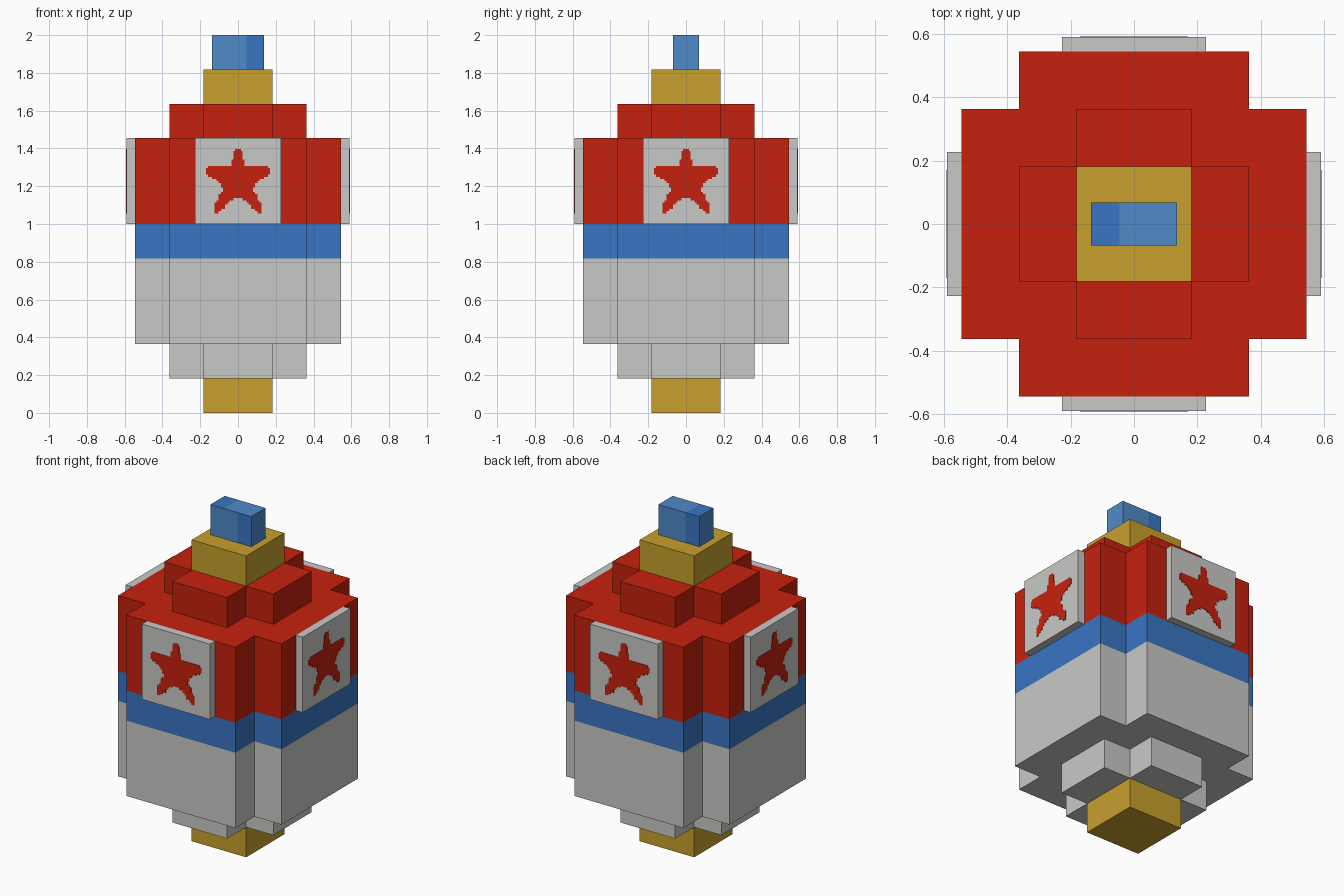
import bpy
import bmesh
from math import pi
from mathutils import Matrix

if "Cube" in bpy.data.objects:
    bpy.data.objects.remove(bpy.data.objects["Cube"])

U = 2 / 44  # base grid unit


def material(name, srgb):
    m = bpy.data.materials.new(name)
    lin = [((c / 255 + 0.055) / 1.055) ** 2.4 if c > 10 else c / 255 / 12.92 for c in srgb]
    m.diffuse_color = (*lin, 1)
    m.use_nodes = True
    m.node_tree.nodes["Principled BSDF"].inputs["Base Color"].default_value = m.diffuse_color
    return m


red = material("red", (198, 33, 14))
white = material("pale_grey", (201, 201, 199))
gold = material("gold", (200, 160, 46))
blue = material("blue", (58, 117, 196))
light_blue = material("light_blue", (80, 138, 201))


def finish(name, bm, mats):
    bmesh.ops.recalc_face_normals(bm, faces=bm.faces)
    me = bpy.data.meshes.new(name)
    bm.to_mesh(me)
    bm.free()
    for m in mats:
        me.materials.append(m)
    ob = bpy.data.objects.new(name, me)
    bpy.context.collection.objects.link(ob)
    return ob


def add_box(bm, x0, x1, y0, y1, z0, z1):
    mat = Matrix.Translation(((x0 + x1) / 2, (y0 + y1) / 2, (z0 + z1) / 2)) \
        @ Matrix.Diagonal((x1 - x0, y1 - y0, z1 - z0, 1))
    bmesh.ops.create_cube(bm, size=1, matrix=mat)


def box(name, mat, *bounds):
    bm = bmesh.new()
    add_box(bm, *bounds)
    return finish(name, bm, [mat])


def cross_prism(name, a, b, levels, mats):
    """Plus-shaped prism; one material per band between levels."""
    quarter = [(a, -b), (a, b), (b, b)]
    pts = []
    for _ in range(4):
        pts += quarter
        quarter = [(-y, x) for x, y in quarter]
    bm = bmesh.new()
    rings = [[bm.verts.new((x, y, z)) for x, y in pts] for z in levels]
    n = len(pts)
    for k in range(len(levels) - 1):
        for i in range(n):
            j = (i + 1) % n
            f = bm.faces.new((rings[k][i], rings[k][j], rings[k + 1][j], rings[k + 1][i]))
            f.material_index = k
    bm.faces.new(rings[0][::-1])
    bm.faces.new(rings[-1]).material_index = len(mats) - 1
    return finish(name, bm, mats)


# Stacked body
box("bottom_foot", gold, -4*U, 4*U, -4*U, 4*U, 0, 4*U)
cross_prism("lower_step", 8*U, 4*U, [4*U, 8*U], [white])
cross_prism("body", 12*U, 8*U, [8*U, 18*U, 22*U, 32*U], [white, blue, red])
cross_prism("upper_step", 8*U, 4*U, [32*U, 36*U], [red])
box("gold_cap", gold, -4*U, 4*U, -4*U, 4*U, 36*U, 40*U)

# Two-tone loop on top
bm = bmesh.new()
add_box(bm, -3*U, 3*U, -1.5*U, 1.5*U, 40*U, 44*U)
for x in (-U, U):
    bmesh.ops.bisect_plane(bm, geom=bm.verts[:] + bm.edges[:] + bm.faces[:],
                           plane_co=(x, 0, 0), plane_no=(1, 0, 0))
bm.normal_update()
for f in bm.faces:
    x, n = f.calc_center_median().x, f.normal
    dark = (n.y < -0.5 and x > U) or (n.y > 0.5 and x < -U) or (n.z > 0.5 and x < -U)
    f.material_index = 1 if dark else 0
finish("top_loop", bm, [light_blue, blue])

# Stepped star: (first row, last row, inner half width, outer half width)
P = U / 4
STAR = [(5, 6, 0, 1.5), (6, 10, 0, 2), (10, 13, 0, 3), (13, 14, 0, 14),
        (14, 17, 0, 15), (17, 18, 0, 14), (18, 19, 0, 12), (19, 20, 0, 10),
        (20, 21, 0, 9), (21, 23, 0, 8), (23, 25, 0, 7), (25, 26, 0, 8),
        (26, 28, 0, 9), (28, 29, 2, 9), (29, 30, 4, 10), (30, 31, 5, 11),
        (31, 33, 6, 11), (33, 34, 8, 11), (34, 35, 9, 11)]

# Side panels with star badges
for k, side in enumerate(("front", "right", "back", "left")):
    turn = Matrix.Rotation(k * pi / 2, 4, 'Z')
    panel = box(side + "_panel", white, -5*U, 5*U, -13*U, -12*U, 22*U, 32*U)
    bm = bmesh.new()
    for r0, r1, i, o in STAR:
        spans = [(-o, o)] if i == 0 else [(-o, -i), (i, o)]
        for x0, x1 in spans:
            add_box(bm, x0*P, x1*P, -13*U - 0.002, -13*U, 32*U - r1*P, 32*U - r0*P)
    star = finish(side + "_star", bm, [red])
    for ob in (panel, star):
        ob.data.transform(turn)
